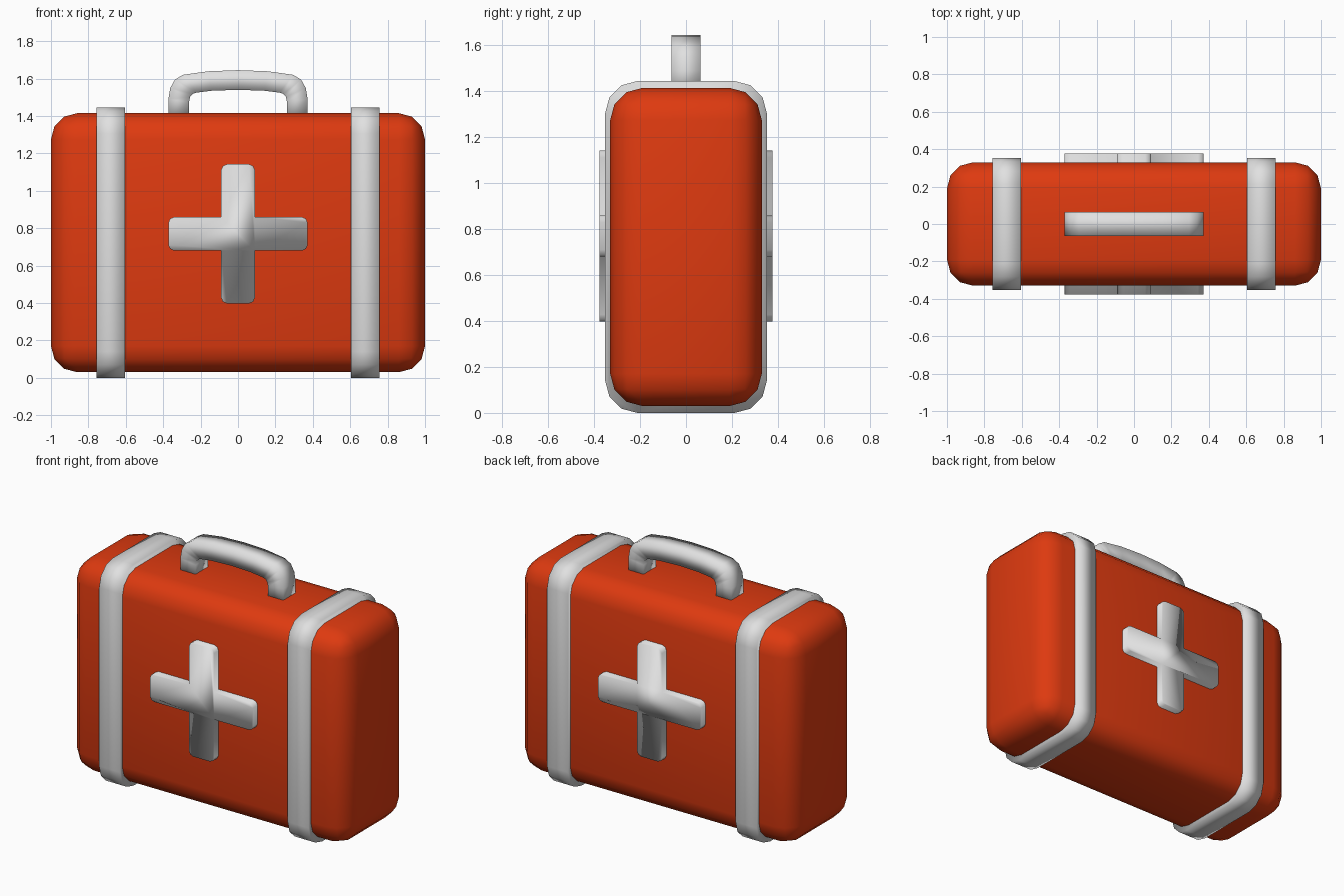
import bpy, bmesh, math
from mathutils import Vector

if "Cube" in bpy.data.objects:
    bpy.data.objects.remove(bpy.data.objects["Cube"])


def material(name, rgb):
    m = bpy.data.materials.new(name)
    m.diffuse_color = (*rgb, 1)
    m.use_nodes = True
    m.node_tree.nodes["Principled BSDF"].inputs["Base Color"].default_value = m.diffuse_color
    return m


RED = material("case_red", (0.73, 0.042, 0.005))
GREY = material("light_grey", (0.75, 0.75, 0.75))


def finish(bm, name, mat):
    bmesh.ops.recalc_face_normals(bm, faces=bm.faces)
    for f in bm.faces:
        f.smooth = True
    me = bpy.data.meshes.new(name)
    bm.to_mesh(me)
    bm.free()
    me.materials.append(mat)
    ob = bpy.data.objects.new(name, me)
    bpy.context.collection.objects.link(ob)
    return ob


def prism(name, outline, direction, mat):
    """Extrude a closed outline of 3D points along a vector."""
    bm = bmesh.new()
    face = bm.faces.new([bm.verts.new(p) for p in outline])
    new = bmesh.ops.extrude_face_region(bm, geom=[face])["geom"]
    bmesh.ops.translate(bm, vec=Vector(direction),
                        verts=[g for g in new if isinstance(g, bmesh.types.BMVert)])
    return finish(bm, name, mat)


def rounded_rect(hw, hh, r, seg):
    pts = []
    for i, (sx, sy) in enumerate([(1, 1), (-1, 1), (-1, -1), (1, -1)]):
        for k in range(seg + 1):
            a = math.pi / 2 * (i + k / seg)
            pts.append((sx * (hw - r) + r * math.cos(a), sy * (hh - r) + r * math.sin(a)))
    return pts


# Case body: box with rounded edges
bm = bmesh.new()
bmesh.ops.create_cube(bm, size=1)
bmesh.ops.scale(bm, vec=(2, 0.66, 1.385), verts=bm.verts)
bmesh.ops.translate(bm, vec=(0, 0, 0.7225), verts=bm.verts)
bmesh.ops.bevel(bm, geom=bm.edges[:], offset=0.14, segments=3, profile=0.5, affect='EDGES')
finish(bm, "case_body", RED)

# Straps around the case
for side, x in (("left", -0.757), ("right", 0.605)):
    outline = [(x, y, z + 0.7225) for y, z in rounded_rect(0.352, 0.7225, 0.14, 3)]
    prism("strap_" + side, outline, (0.152, 0, 0), GREY)

# Cross emblem, standing out on front and back
L, W, B = 0.372, 0.09, 0.03
arm = [(L, -W), (L, W), (W, W)]
tip = [(L - B, -W), (L - B * .3, -W + B * .3), (L, -W + B),
       (L, W - B), (L - B * .3, W - B * .3), (L - B, W), (W, W)]
pts = []
for q in range(4):
    c, s = round(math.cos(q * math.pi / 2)), round(math.sin(q * math.pi / 2))
    pts += [(u * c - v * s, -0.377, 0.77 + u * s + v * c) for u, v in tip]
prism("cross_emblem", pts, (0, 0.754, 0), GREY)

# Carry handle: mirrored arch, rectangular section
half = [  # outer x, z, inner x, z
    (0.372, 1.39, 0.262, 1.39), (0.372, 1.49, 0.262, 1.475), (0.362, 1.55, 0.256, 1.502),
    (0.337, 1.595, 0.243, 1.518), (0.295, 1.62, 0.222, 1.525), (0.16, 1.639, 0.14, 1.535),
    (0, 1.645, 0, 1.54)]
arch = half + [(-a, b, -c, d) for a, b, c, d in reversed(half[:-1])]
bm = bmesh.new()
rings = []
for ox, oz, ix, iz in arch:
    rings.append([bm.verts.new(p) for p in
                  ((ox, -0.064, oz), (ox, 0.064, oz), (ix, 0.064, iz), (ix, -0.064, iz))])
for r0, r1 in zip(rings, rings[1:]):
    for k in range(4):
        bm.faces.new((r0[k], r0[(k + 1) % 4], r1[(k + 1) % 4], r1[k]))
bm.faces.new(rings[0])
bm.faces.new(rings[-1])
finish(bm, "carry_handle", GREY)
